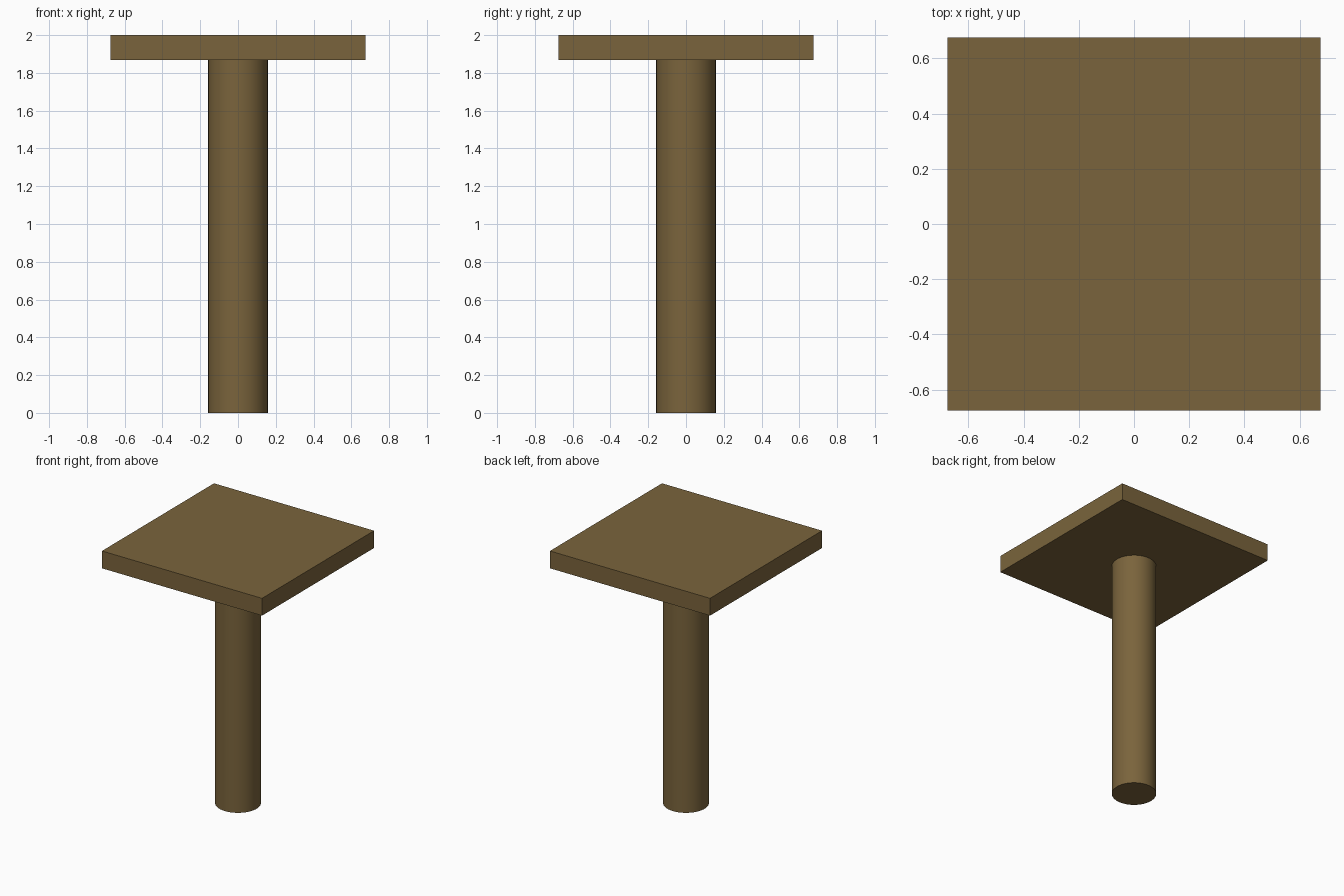
import bpy
import math

if "Cube" in bpy.data.objects:
    bpy.data.objects.remove(bpy.data.objects["Cube"])

HALF = 0.675       # half width of the square top
UNDER = 1.868      # height of the underside of the top
HEIGHT = 2.0
RADIUS = 0.158     # post radius

wood = bpy.data.materials.new("brown_wood")
wood.diffuse_color = (0.195, 0.127, 0.045, 1.0)
wood.use_nodes = True
wood.node_tree.nodes["Principled BSDF"].inputs["Base Color"].default_value = wood.diffuse_color

# Square slab top
bpy.ops.mesh.primitive_cube_add(size=1, location=(0, 0, (UNDER + HEIGHT) / 2))
top = bpy.context.object
top.name = "table_top"
top.scale = (2 * HALF, 2 * HALF, HEIGHT - UNDER)
bpy.ops.object.transform_apply(location=False, rotation=False, scale=True)
top.data.materials.append(wood)

# Round central post
bpy.ops.mesh.primitive_cylinder_add(vertices=64, radius=RADIUS, depth=UNDER,
                                    location=(0, 0, UNDER / 2))
post = bpy.context.object
post.name = "post"
post.data.materials.append(wood)
bpy.ops.object.shade_smooth_by_angle(angle=math.radians(30))
